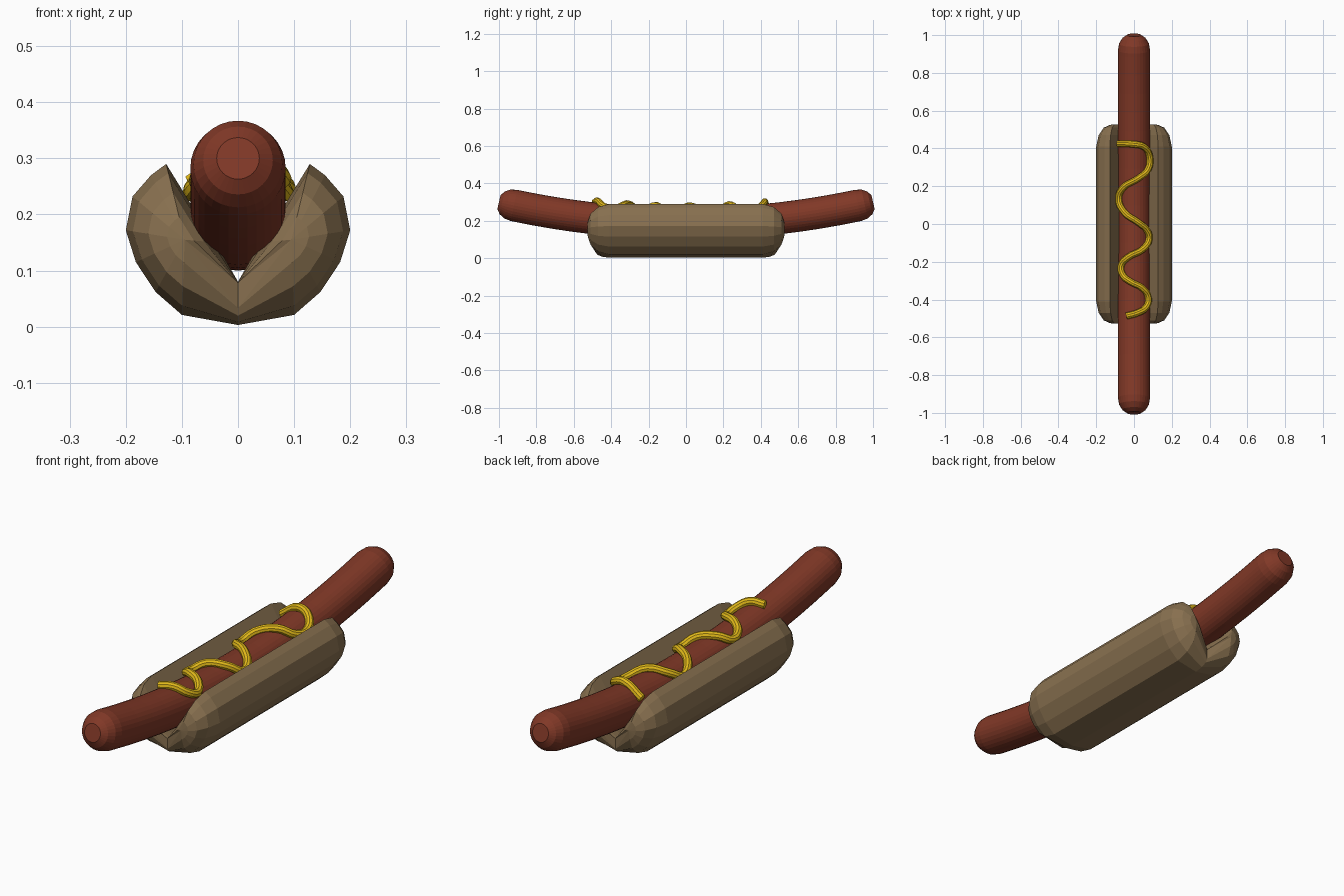
import bpy, bmesh, math

if "Cube" in bpy.data.objects:
    bpy.data.objects.remove(bpy.data.objects["Cube"])

R = 0.085  # sausage radius


def mid_z(y):
    """Height of the sausage's centre line."""
    return 0.185 + 0.115 * y * y


def material(name, rgb):
    m = bpy.data.materials.new(name)
    m.diffuse_color = (*rgb, 1)
    m.use_nodes = True
    m.node_tree.nodes["Principled BSDF"].inputs["Base Color"].default_value = m.diffuse_color
    return m


def add(name, data, mat):
    ob = bpy.data.objects.new(name, data)
    bpy.context.collection.objects.link(ob)
    data.materials.append(mat)
    return ob


def bridge(bm, a, b, closed):
    n = len(a)
    for i in range(n if closed else n - 1):
        j = (i + 1) % n
        bm.faces.new((a[i], a[j], b[j], b[i]))


def finish(bm, name, mat):
    me = bpy.data.meshes.new(name)
    bm.to_mesh(me)
    bm.free()
    return add(name, me, mat)


# Sausage: rings square to a gently curved path, rounded ends
end = [(0.92, R), (0.955, 0.079), (0.983, 0.062), (1.0, 0.038)]
body = [(0.9 - 0.1 * i, R) for i in range(19)]
stations = end[::-1] + body + [(-y, r) for y, r in end]
bm = bmesh.new()
SIDES = 32
rings = []
for y, r in stations:
    tilt = math.atan(0.23 * y)
    ring = []
    for i in range(SIDES):
        a = 2 * math.pi * i / SIDES
        up = r * math.sin(a)
        ring.append(bm.verts.new((r * math.cos(a), y - up * math.sin(tilt),
                                  mid_z(y) + up * math.cos(tilt))))
    rings.append(ring)
for a, b in zip(rings, rings[1:]):
    bridge(bm, a, b, True)
bm.faces.new(rings[0][::-1])
bm.faces.new(rings[-1])
finish(bm, "sausage", material("sausage_red", (0.22, 0.04, 0.02)))

# Bun: one quarter lofted to a rounded end, then mirrored
section = [(0, 0.003), (0.1, 0.021), (0.147, 0.062), (0.182, 0.115), (0.2, 0.172),
           (0.188, 0.232), (0.155, 0.27), (0.128, 0.29), (0.085, 0.22),
           (0.04, 0.15), (0, 0.08)]
CX, CZ = 0.095, 0.155
bm = bmesh.new()
rings = []
for y, s in [(0, 1), (0.41, 1), (0.47, 0.88), (0.51, 0.62), (0.525, 0.3)]:
    ring = []
    for x, z in section:
        if x == 0:  # seam stays on the centre plane and bulges less
            yy = y if y < 0.41 else 0.41 + (y - 0.41) * 0.65
            ring.append(bm.verts.new((0, -yy, 0.076 + (z - 0.076) * (0.4 + 0.6 * s))))
        else:
            ring.append(bm.verts.new((CX + (x - CX) * s, -y, CZ + (z - CZ) * s)))
    rings.append(ring)
for a, b in zip(rings, rings[1:]):
    bridge(bm, a, b, False)
tip = bm.verts.new((CX, -0.528, CZ))
last = rings[-1]
for i in range(len(last)):
    bm.faces.new((last[i], last[(i + 1) % len(last)], tip))
bun = finish(bm, "bun", material("bun_brown", (0.25, 0.165, 0.08)))
mirror = bun.modifiers.new("mirror", 'MIRROR')
mirror.use_axis = (True, True, False)

# Mustard: wavy tube draped over the sausage
wave = [(-0.085, 0.425), (0, 0.422), (0.05, 0.41), (0.082, 0.36), (0.075, 0.29),
        (0.02, 0.24), (-0.055, 0.195), (-0.081, 0.135), (-0.05, 0.06), (0.02, 0.01),
        (0.07, -0.035), (0.08, -0.08), (0.045, -0.135), (-0.03, -0.175),
        (-0.068, -0.22), (-0.06, -0.27), (-0.02, -0.305), (0.045, -0.34),
        (0.076, -0.39), (0.065, -0.44), (0.02, -0.47), (-0.04, -0.487)]
curve = bpy.data.curves.new("mustard", 'CURVE')
curve.dimensions = '3D'
curve.bevel_depth = 0.018
curve.bevel_resolution = 3
curve.resolution_u = 4
curve.use_fill_caps = True
spline = curve.splines.new('BEZIER')
spline.bezier_points.add(len(wave) - 1)
for p, (x, y) in zip(spline.bezier_points, wave):
    p.co = (x, y, mid_z(y) + math.sqrt(0.097 ** 2 - x * x))
    p.handle_left_type = p.handle_right_type = 'AUTO'
mustard = add("mustard", curve, material("mustard_yellow", (0.75, 0.48, 0.01)))
bpy.context.view_layer.objects.active = mustard
mustard.select_set(True)
bpy.ops.object.convert(target='MESH')
bpy.ops.object.shade_smooth_by_angle()
